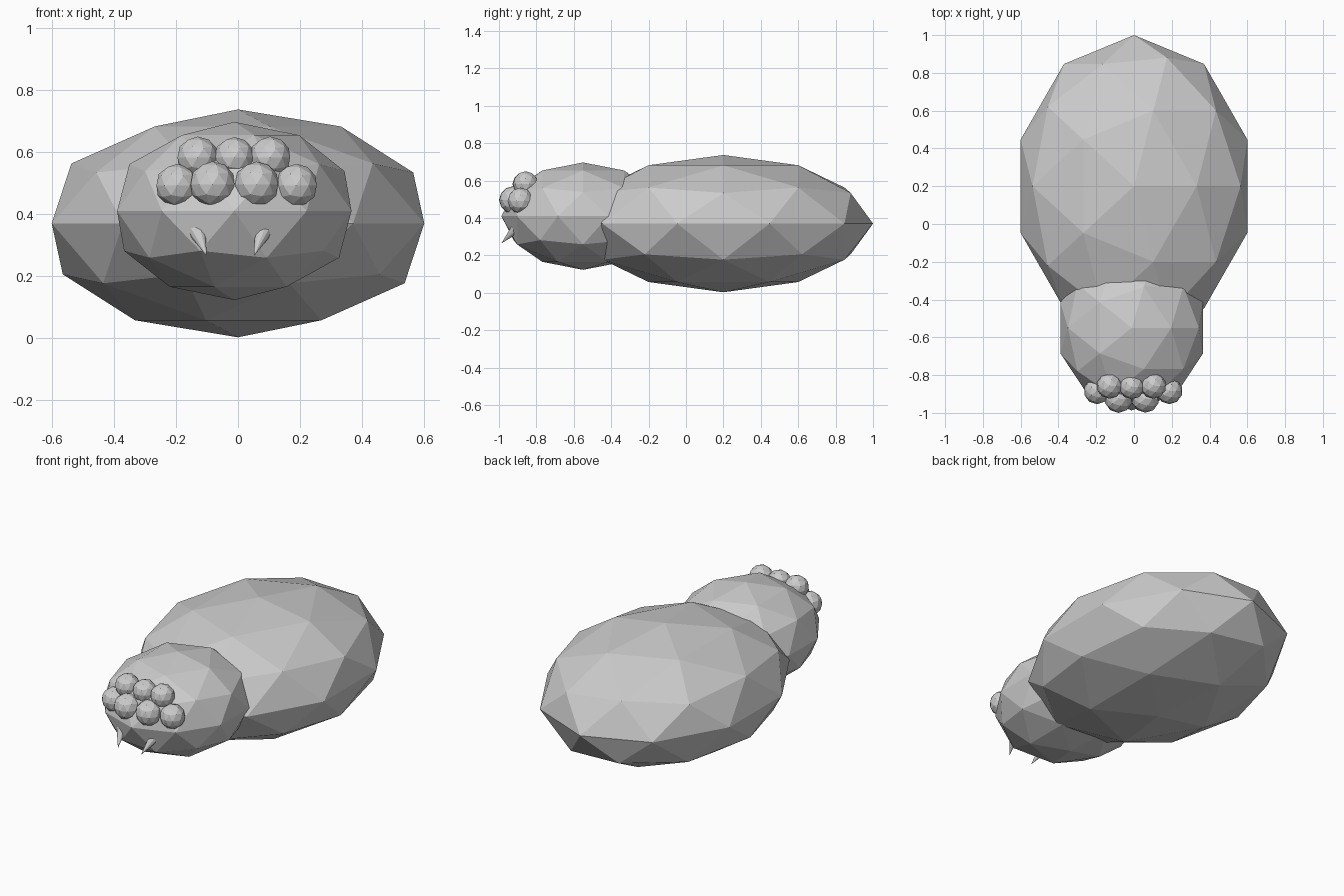
import bpy
from mathutils import Vector

if "Cube" in bpy.data.objects:
    bpy.data.objects.remove(bpy.data.objects["Cube"])


def ball(name, loc, scale):
    """Low-poly faceted ellipsoid."""
    bpy.ops.mesh.primitive_ico_sphere_add(subdivisions=2, radius=1, location=loc)
    ob = bpy.context.object
    ob.name = name
    ob.scale = scale
    return ob


def spike(name, base, tip, radius):
    """Cone running from base to tip."""
    base, tip = Vector(base), Vector(tip)
    d = tip - base
    bpy.ops.mesh.primitive_cone_add(vertices=12, radius1=radius, radius2=0,
                                    depth=d.length, location=(base + tip) / 2)
    ob = bpy.context.object
    ob.name = name
    ob.rotation_euler = d.to_track_quat('Z', 'Y').to_euler()
    return ob


# Body
ball("abdomen", (0, 0.2, 0.37), (0.631, 0.8, 0.367))
ball("head", (-0.012, -0.55, 0.41), (0.397, 0.437, 0.287))

# Eyes: upper row of three, lower row of four
eyes = [(-0.13, -0.857, 0.582, 0.068), (-0.012, -0.862, 0.582, 0.066),
        (0.103, -0.857, 0.582, 0.068),
        (-0.196, -0.884, 0.492, 0.070), (-0.082, -0.926, 0.496, 0.074),
        (0.060, -0.926, 0.496, 0.073), (0.187, -0.884, 0.492, 0.070)]
for i, (x, y, z, r) in enumerate(eyes):
    ball(f"eye_{i + 1}", (x, y, z), (r, r, r))

# Fangs, mirrored about the mouth centre
for side, s in (("left", -1), ("right", 1)):
    spike(f"fang_{side}", (-0.025 + s * 0.125, -0.86, 0.392),
          (-0.025 + s * 0.076, -0.987, 0.265), 0.046)
